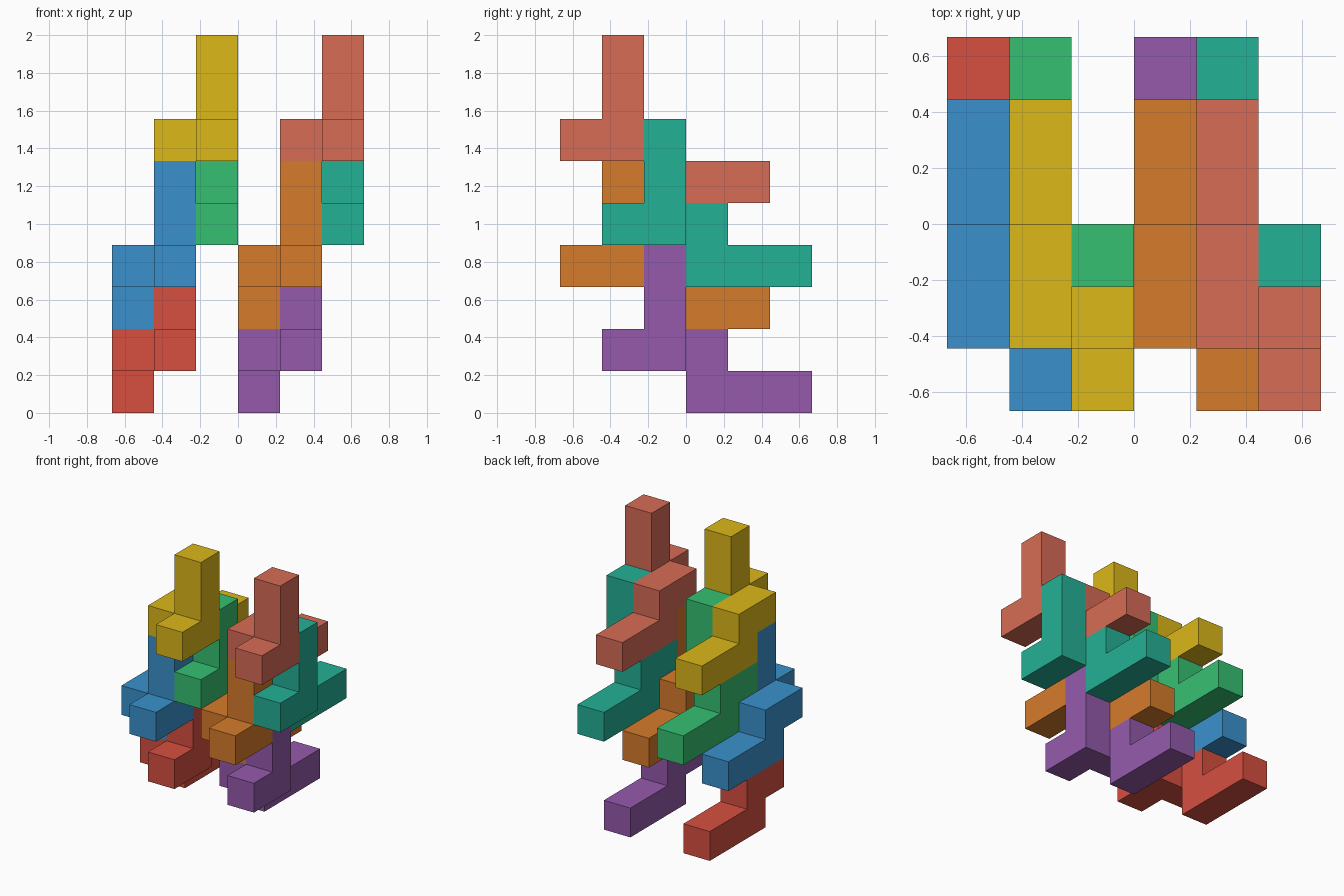
import bpy, bmesh
from mathutils import Vector

if "Cube" in bpy.data.objects:
    bpy.data.objects.remove(bpy.data.objects["Cube"])

U = 2 / 9  # edge of one cube cell

# One puzzle piece: cells as (x, y, z) steps; every piece is a shifted copy
CELLS = [(0, 2, 0), (0, 1, 0), (0, 0, 0),      # long foot
         (0, 0, 1), (0, -1, 1),                # step up
         (1, -1, 1), (1, -2, 1),               # sideways arm
         (1, -1, 2), (1, -1, 3)]               # upright post


def linear(rgb):
    return [(c / 255 / 12.92) if c <= 10 else ((c / 255 + 0.055) / 1.055) ** 2.4 for c in rgb] + [1]


def make_piece(name, offset, rgb):
    bm = bmesh.new()
    cells = set(CELLS)
    # keep only the outer faces of the joined cells
    for cell in CELLS:
        for axis in range(3):
            for side in (0, 1):
                n = list(cell)
                n[axis] += 1 if side else -1
                if tuple(n) in cells:
                    continue
                b, c = (axis + 1) % 3, (axis + 2) % 3
                corners = []
                for i, j in ((0, 0), (1, 0), (1, 1), (0, 1)):
                    p = Vector(cell) + Vector(offset)
                    p[axis] += side
                    p[b] += i
                    p[c] += j
                    corners.append(bm.verts.new(p * U))
                bm.faces.new(corners if side else corners[::-1])
    bmesh.ops.remove_doubles(bm, verts=bm.verts, dist=1e-4)
    bmesh.ops.dissolve_limit(bm, angle_limit=0.01, verts=bm.verts, edges=bm.edges)
    mesh = bpy.data.meshes.new(name)
    bm.to_mesh(mesh)
    bm.free()
    mat = bpy.data.materials.new(name + "_colour")
    mat.diffuse_color = linear(rgb)
    mat.use_nodes = True
    mat.node_tree.nodes["Principled BSDF"].inputs["Base Color"].default_value = mat.diffuse_color
    mesh.materials.append(mat)
    bpy.context.collection.objects.link(bpy.data.objects.new(name, mesh))


# Two stacks of four interlocking pieces
STEPS = [(0, 0, 0), (0, -1, 2), (1, 0, 3), (1, -1, 5)]
STACKS = [("left", -3, [("red", (214, 79, 64)), ("blue", (58, 145, 205)),
                        ("green", (54, 192, 113)), ("yellow", (221, 184, 26))]),
          ("right", 0, [("purple", (149, 90, 172)), ("orange", (214, 123, 43)),
                        ("teal", (36, 177, 150)), ("coral", (215, 108, 86))])]
for side, x0, colours in STACKS:
    for (x, y, z), (colour, rgb) in zip(STEPS, colours):
        make_piece(f"{side}_{colour}_piece", (x + x0, y, z), rgb)
